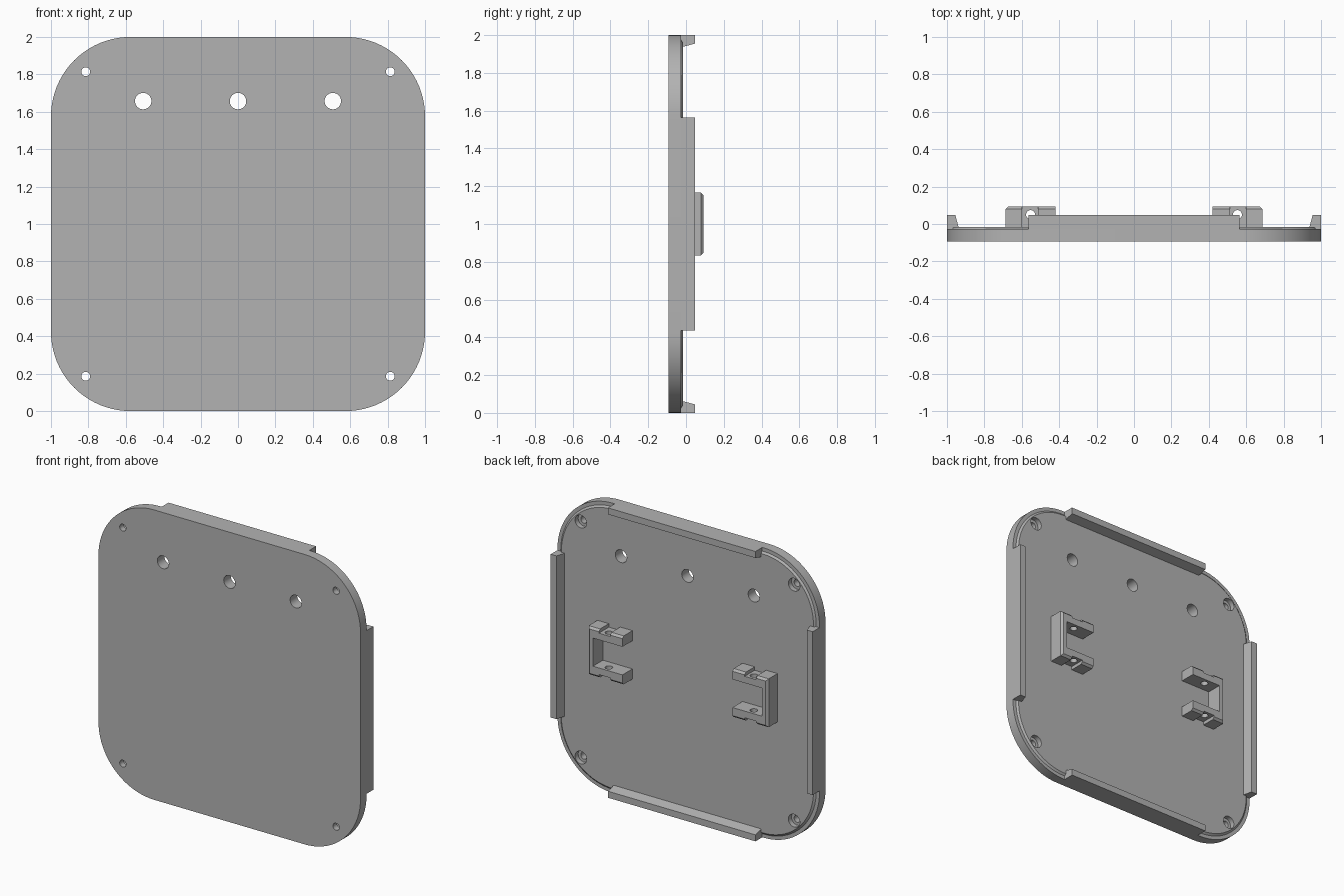
import bpy, bmesh, math
from mathutils import Matrix, Vector

cube = bpy.data.objects.get("Cube")
if cube:
    bpy.data.objects.remove(cube)

# Single grey plastic
grey = bpy.data.materials.new("grey_plastic")
grey.use_nodes = True
colour = (0.45, 0.45, 0.45, 1)
grey.diffuse_color = colour
grey.node_tree.nodes["Principled BSDF"].inputs["Base Color"].default_value = colour

FRONT, LEDGE, FLOOR, RIM, TOP = -0.093, -0.027, -0.016, 0.047, 0.093
CENTRE = Vector((0, 0, 1))


def make_object(name, bm):
    bmesh.ops.recalc_face_normals(bm, faces=bm.faces)
    mesh = bpy.data.meshes.new(name)
    bm.to_mesh(mesh)
    bm.free()
    obj = bpy.data.objects.new(name, mesh)
    bpy.context.collection.objects.link(obj)
    mesh.materials.append(grey)
    return obj


def loft(bm, rings):
    """Skin closed rings of points in order and cap both ends."""
    loops = [[bm.verts.new(p) for p in ring] for ring in rings]
    for a, b in zip(loops, loops[1:]):
        for i in range(len(a)):
            j = (i + 1) % len(a)
            bm.faces.new((a[i], a[j], b[j], b[i]))
    bm.faces.new(loops[0])
    bm.faces.new(loops[-1])


def rounded_square(inset, y, radius=0.425, steps=20):
    points, middle = [], 1 - radius
    for k, (sx, sz) in enumerate(((1, 1), (-1, 1), (-1, -1), (1, -1))):
        for i in range(steps + 1):
            a = math.pi / 2 * (k + i / steps)
            points.append((sx * middle + (radius - inset) * math.cos(a), y,
                           1 + sz * middle + (radius - inset) * math.sin(a)))
    return points


def add_cylinder(bm, centre, radius, depth, axis):
    matrix = Matrix.Translation(centre) @ Matrix.Rotation(math.pi / 2 if axis == "Y" else 0, 4, "X")
    bmesh.ops.create_cone(bm, cap_ends=True, segments=32, radius1=radius, radius2=radius,
                          depth=depth, matrix=matrix)


def cut(obj, cutter_bm):
    """Subtract the cutter and bake the result."""
    cutter = make_object("hole_cutter", cutter_bm)
    cutter.hide_render = True
    mod = obj.modifiers.new("holes", "BOOLEAN")
    mod.operation, mod.solver, mod.object = "DIFFERENCE", "EXACT", cutter
    bpy.context.view_layer.objects.active = obj
    bpy.ops.object.modifier_apply(modifier=mod.name)
    bpy.data.objects.remove(cutter)


def smooth(obj):
    bpy.ops.object.select_all(action="DESELECT")
    obj.select_set(True)
    bpy.context.view_layer.objects.active = obj
    bpy.ops.object.shade_smooth_by_angle(angle=math.radians(25))


# Plate with a stepped border at its rounded corners
bm = bmesh.new()
loft(bm, [rounded_square(i, y) for i, y in
          ((0, FRONT), (0, LEDGE), (0.025, LEDGE), (0.038, FLOOR))])
plate = make_object("plate", bm)

# Three large holes and four small screw holes
bm = bmesh.new()
for x in (-0.507, 0, 0.507):
    add_cylinder(bm, (x, 0, 1.657), 0.044, 0.4, "Y")
for x in (-0.814, 0.814):
    for z in (0.186, 1.814):
        add_cylinder(bm, (x, 0, z), 0.024, 0.4, "Y")
cut(plate, bm)

# Counterbores on the back of the screw holes
bm = bmesh.new()
for x in (-0.814, 0.814):
    for z in (0.186, 1.814):
        add_cylinder(bm, (x, 0, z), 0.044, 0.1, "Y")
cut(plate, bm)
smooth(plate)

# One tapered rail along each straight edge
rail_profile = ((1, LEDGE), (1, RIM), (0.955, RIM), (0.938, FLOOR), (0.938, LEDGE))
for k, side in enumerate(("top", "left", "bottom", "right")):
    bm = bmesh.new()
    turn = Matrix.Rotation(k * math.pi / 2, 3, "Y")
    loft(bm, [[CENTRE + turn @ Vector((x, y, z)) for z, y in rail_profile]
              for x in (-0.563, 0.563)])
    make_object(side + "_rail", bm)

# C-shaped brackets, open towards the middle, with a notch in each arm
upper = [(0.687, 0.167), (0.6, 0.167), (0.6, 0.143), (0.513, 0.143),
         (0.513, 0.167), (0.42, 0.167), (0.42, 0.097), (0.645, 0.097)]
outline = upper + [(x, -z) for x, z in reversed(upper)]
for side, s in (("left", 1), ("right", -1)):
    bm = bmesh.new()
    loft(bm, [[(s * x, y, 1 + z) for x, z in outline] for y in (FLOOR - 0.01, TOP)])
    bm.normal_update()
    rims = [e for e in bm.edges
            if all(v.co.y > TOP - 0.001 and abs(v.co.z - 1) > 0.16 for v in e.verts)]
    bmesh.ops.recalc_face_normals(bm, faces=bm.faces)
    bmesh.ops.bevel(bm, geom=rims, offset=0.014, segments=1, affect="EDGES")
    bracket = make_object(side + "_bracket", bm)
    # Pin hole through both arms
    bm = bmesh.new()
    add_cylinder(bm, (s * 0.553, 0.05, 1), 0.024, 0.6, "Z")
    cut(bracket, bm)
    smooth(bracket)
